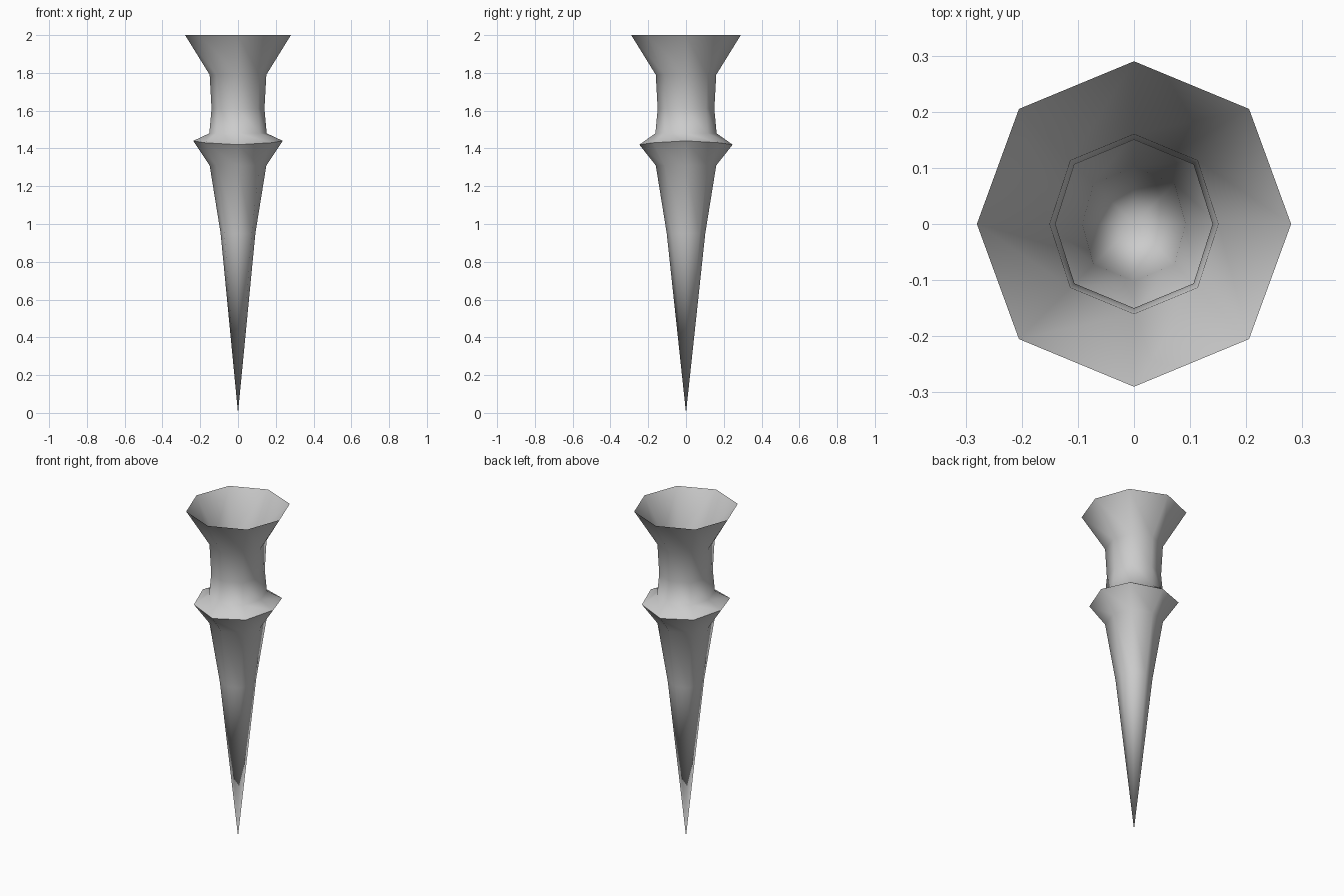
import bpy
import bmesh
from math import sin, cos, pi, radians

cube = bpy.data.objects.get("Cube")
if cube:
    bpy.data.objects.remove(cube, do_unlink=True)

grey = bpy.data.materials.new("plain grey")
colour = (0.6, 0.6, 0.6, 1)
grey.diffuse_color = colour
grey.use_nodes = True
grey.node_tree.nodes["Principled BSDF"].inputs["Base Color"].default_value = colour

SIDES = 8
# (radius, height) from the flared mouth down to the last ring above the tip
PROFILE = [(0.29, 2.0), (0.16, 1.79), (0.15, 1.61), (0.162, 1.48),
           (0.247, 1.43), (0.16, 1.31), (0.102, 0.95)]
COLLAR = 4


def add_ring(bm, index, radius, height):
    """Eight-sided ring, slightly narrower in x; the collar edge dips and rises."""
    ring = []
    for i in range(SIDES):
        a = 2 * pi * i / SIDES
        r = radius - 0.01 * max(0, cos(2 * a))
        wave = 0.01 * cos(2 * a) if index == COLLAR else 0
        ring.append(bm.verts.new((r * cos(a), r * sin(a), height + wave)))
    return ring


# Hollow, open-mouthed spike as a single skin
bm = bmesh.new()
rings = [add_ring(bm, n, r, z) for n, (r, z) in enumerate(PROFILE)]
for upper, lower in zip(rings, rings[1:]):
    for i in range(SIDES):
        j = (i + 1) % SIDES
        bm.faces.new((upper[i], lower[i], lower[j], upper[j]))

# Pointed tip
tip = bm.verts.new((0, 0, 0))
for i in range(SIDES):
    bm.faces.new((rings[-1][i], tip, rings[-1][(i + 1) % SIDES]))

mesh = bpy.data.meshes.new("flared_spike")
bm.to_mesh(mesh)
bm.free()
mesh.materials.append(grey)
spike = bpy.data.objects.new("flared_spike", mesh)
bpy.context.collection.objects.link(spike)

# Smooth sides with a crisp collar edge
bpy.ops.object.select_all(action="DESELECT")
spike.select_set(True)
bpy.context.view_layer.objects.active = spike
bpy.ops.object.shade_smooth_by_angle(angle=radians(80))
